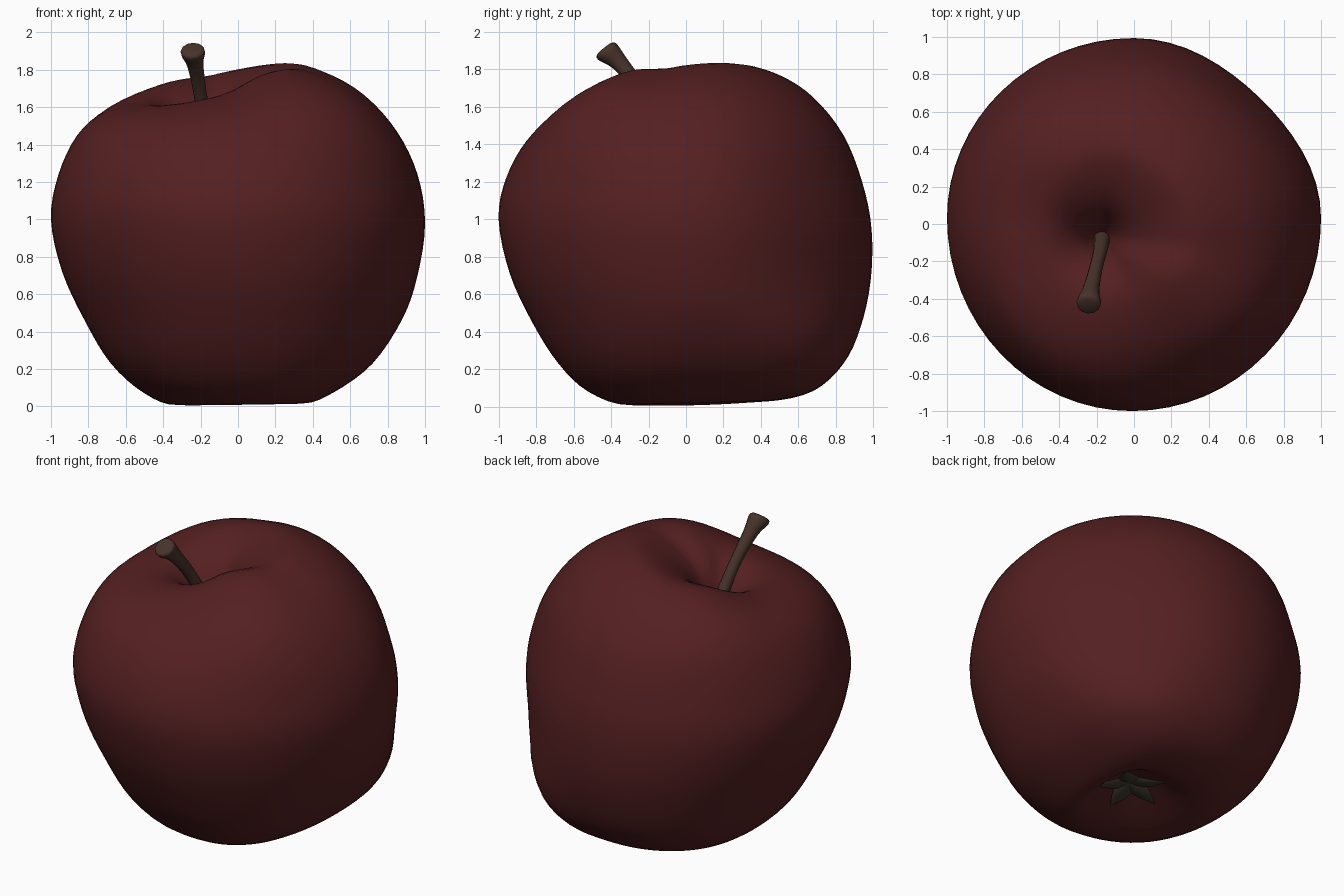
import bpy
import bmesh
from math import sin, cos, pi
from mathutils import Vector

if "Cube" in bpy.data.objects:
    bpy.data.objects.remove(bpy.data.objects["Cube"])


def material(name, color):
    mat = bpy.data.materials.new(name)
    mat.diffuse_color = (*color, 1)
    mat.use_nodes = True
    mat.node_tree.nodes["Principled BSDF"].inputs["Base Color"].default_value = mat.diffuse_color
    return mat


def catmull(points, steps):
    """Smooth a list of equal-length tuples through all its points."""
    out = []
    n = len(points)
    for i in range(n - 1):
        p = [Vector(points[max(0, min(n - 1, i + k))]) for k in (-1, 0, 1, 2)]
        for s in range(steps):
            t = s / steps
            out.append(0.5 * (2 * p[1] + (p[2] - p[0]) * t
                              + (2 * p[0] - 5 * p[1] + 4 * p[2] - p[3]) * t * t
                              + (3 * p[1] - p[0] - 3 * p[2] + p[3]) * t ** 3))
    out.append(Vector(points[-1]))
    return out


def loft(name, rings, mat):
    """Skin closed rings of points and cap both ends."""
    bm = bmesh.new()
    loops = [[bm.verts.new(p) for p in ring] for ring in rings]
    n = len(loops[0])
    for a, b in zip(loops, loops[1:]):
        for i in range(n):
            j = (i + 1) % n
            bm.faces.new((a[i], a[j], b[j], b[i]))
    bm.faces.new(loops[0][::-1])
    bm.faces.new(loops[-1])
    bmesh.ops.recalc_face_normals(bm, faces=bm.faces)
    mesh = bpy.data.meshes.new(name)
    bm.to_mesh(mesh)
    bm.free()
    obj = bpy.data.objects.new(name, mesh)
    bpy.context.collection.objects.link(obj)
    mesh.materials.append(mat)
    bpy.ops.object.select_all(action='DESELECT')
    obj.select_set(True)
    bpy.context.view_layer.objects.active = obj
    bpy.ops.object.shade_smooth_by_angle(angle=pi / 3)
    return obj


def bump(angle, degrees):
    """Soft lobe, 45 degrees to each side of one direction."""
    d = angle - degrees * pi / 180
    return max(0, cos(2 * d)) ** 2 if cos(d) > 0 else 0


def ramp(v, lo, hi):
    t = max(0, min(1, (v - lo) / (hi - lo)))
    return t * t * (3 - 2 * t)


red = material("apple_skin", (0.09, 0.014, 0.015))
brown = material("stem_brown", (0.065, 0.034, 0.024))
olive = material("dry_sepal", (0.05, 0.042, 0.025))

# Apple profile rows: left x,z / right x,z / front y,z / back y,z
rows = [
    (0.10, 0.14, 0.16, 0.14, 0.10, 0.14, 0.16, 0.14),
    (-0.02, 0.09, 0.26, 0.10, -0.01, 0.09, 0.28, 0.10),
    (-0.32, 0.01, 0.36, 0.02, -0.30, 0.01, 0.45, 0.035),
    (-0.50, 0.07, 0.52, 0.08, -0.52, 0.08, 0.68, 0.085),
    (-0.68, 0.23, 0.72, 0.23, -0.68, 0.23, 0.84, 0.23),
    (-0.82, 0.46, 0.88, 0.47, -0.82, 0.45, 0.93, 0.42),
    (-0.94, 0.72, 0.96, 0.70, -0.94, 0.71, 0.985, 0.67),
    (-1.00, 1.00, 1.00, 0.98, -1.00, 1.00, 0.99, 0.95),
    (-0.96, 1.24, 0.96, 1.24, -0.96, 1.22, 0.94, 1.20),
    (-0.86, 1.45, 0.85, 1.47, -0.85, 1.42, 0.84, 1.45),
    (-0.72, 1.57, 0.68, 1.66, -0.69, 1.56, 0.68, 1.65),
    (-0.54, 1.62, 0.47, 1.78, -0.48, 1.65, 0.50, 1.76),
    (-0.42, 1.61, 0.27, 1.81, -0.32, 1.65, 0.33, 1.77),
    (-0.30, 1.52, 0.00, 1.65, -0.20, 1.56, 0.11, 1.64),
    (-0.22, 1.39, -0.12, 1.43, -0.12, 1.39, -0.03, 1.42),
    (-0.18, 1.35, -0.16, 1.35, -0.09, 1.35, -0.07, 1.35),
]
profile = catmull(rows, 4)
SEGS = 64
rings = []
for k, (xl, zl, xr, zr, yf, zf, yb, zb) in enumerate(profile):
    t = k / (len(profile) - 1)
    cx, cy = 0.13 - 0.30 * t, 0.13 - 0.21 * t
    ring = []
    for i in range(SEGS):
        a = 2 * pi * i / SEGS
        c, s = cos(a), sin(a)
        z = ((zl + zr + zf + zb) / 4 + (zr - zl) / 2 * c + (zb - zf) / 2 * s
             + (zr + zl - zf - zb) / 4 * cos(2 * a))
        # back right: fuller foot, flatter waist; front right and back left: fuller shoulders
        foot = 1 - ramp(z, 0.1, 0.6)
        shoulder = ramp(z, 1.15, 1.6)
        f = (1 + bump(a, 45) * (0.11 * foot - 0.05 * ramp(z, 0.4, 0.8) + 0.03 * shoulder)
             + bump(a, 225) * 0.03 * foot + bump(a, 315) * (0.05 * shoulder + 0.03 * foot)
             + bump(a, 135) * (0.03 * shoulder + 0.03 * foot))
        x = cx + (xr - cx if c > 0 else cx - xl) * c * f
        y = cy + (yb - cy if s > 0 else cy - yf) * s * f
        lift = ramp(z, 1.3, 1.65) * (0.05 * bump(a, 310) + 0.035 * bump(a, 135))
        ring.append((x, y, z + lift))
    rings.append(ring)
loft("apple_body", rings, red)

# Stem: leaning path with radius, flared at the tip
path = catmull([(-0.17, -0.07, 1.36, 0.045), (-0.18, -0.14, 1.52, 0.038),
                (-0.205, -0.24, 1.69, 0.036), (-0.23, -0.35, 1.83, 0.045),
                (-0.24, -0.41, 1.885, 0.064), (-0.243, -0.43, 1.905, 0.062),
                (-0.245, -0.437, 1.912, 0.045)], 3)
axis = Vector((-0.07, -0.62, 0.78)).normalized()
side = axis.cross(Vector((0, 0, 1))).normalized()
other = axis.cross(side)
loft("stem", [[p.xyz + p.w * (cos(i * pi / 6) * side + sin(i * pi / 6) * other)
               for i in range(12)] for p in path], brown)

# Calyx: five dried sepals spreading from the lower hollow
for k in range(5):
    a = 2 * pi * k / 5 + pi / 4
    out = Vector((cos(a), sin(a), 0))
    across = Vector((-sin(a), cos(a), 0))
    sepal = []
    for r, z, w, h in ((0.0, 0.12, 0.05, 0.03), (0.07, 0.085, 0.065, 0.018),
                       (0.14, 0.065, 0.045, 0.012), (0.22, 0.05, 0.006, 0.004)):
        mid = Vector((0.14, 0.13, z)) + out * r
        sepal.append([mid + across * w * cos(q * pi / 4) + Vector((0, 0, h * sin(q * pi / 4)))
                      for q in range(8)])
    loft(f"sepal_{k + 1}", sepal, olive)
